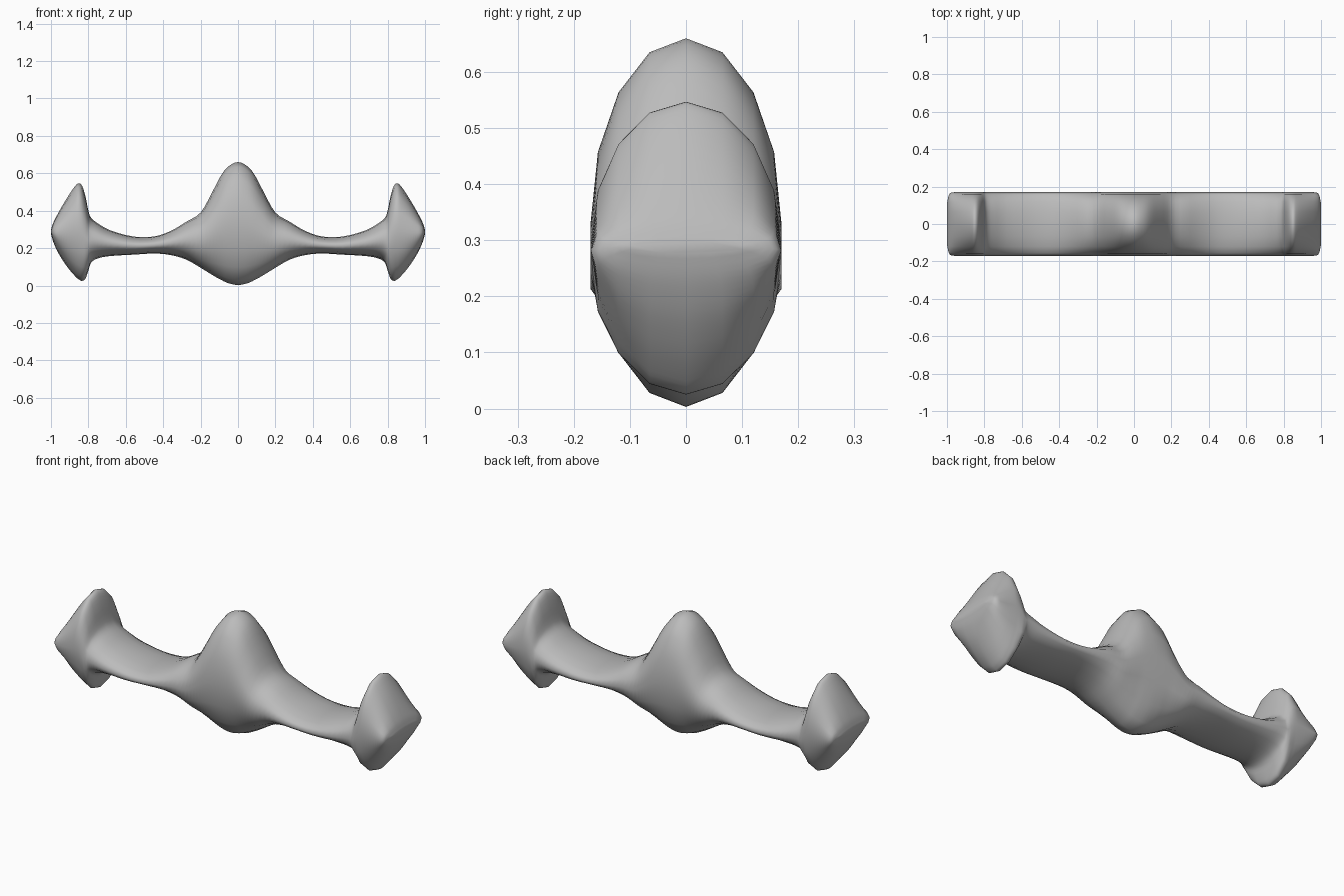
import bpy, bmesh, math
from mathutils import Vector

if "Cube" in bpy.data.objects:
    bpy.data.objects.remove(bpy.data.objects["Cube"])

SIDES = 16
# half profile: x, bottom z, top z, half depth
PROFILE = [
    (0.0, 0.003, 0.66, 0.17), (0.05, 0.012, 0.638, 0.17), (0.09, 0.03, 0.59, 0.17),
    (0.14, 0.058, 0.495, 0.17), (0.20, 0.095, 0.39, 0.17), (0.275, 0.138, 0.342, 0.17),
    (0.36, 0.163, 0.292, 0.17), (0.45, 0.171, 0.262, 0.17), (0.56, 0.165, 0.262, 0.17),
    (0.68, 0.158, 0.294, 0.17), (0.75, 0.145, 0.333, 0.17), (0.785, 0.122, 0.362, 0.17),
    (0.80, 0.08, 0.40, 0.17), (0.815, 0.038, 0.475, 0.17), (0.832, 0.025, 0.53, 0.17),
    (0.85, 0.032, 0.547, 0.17), (0.87, 0.049, 0.533, 0.17), (0.91, 0.096, 0.475, 0.17),
    (0.95, 0.155, 0.408, 0.17), (0.975, 0.203, 0.362, 0.168), (0.99, 0.24, 0.33, 0.155),
    (1.0, 0.277, 0.298, 0.11),
]


def smooth_profile(pts, steps):
    """Catmull-Rom through the stations, mirrored at the middle."""
    p = [Vector(q) for q in pts]
    first = p[1].copy()
    first[0] = -first[0]
    p = [first] + p + [p[-1]]
    out = []
    for i in range(1, len(p) - 2):
        a, b, c, d = p[i - 1:i + 3]
        for k in range(steps):
            t = k / steps
            out.append(0.5 * (2 * b + (c - a) * t + (2 * a - 5 * b + 4 * c - d) * t ** 2
                              + (3 * b - a - 3 * c + d) * t ** 3))
    return out + [p[-2]]


# elliptical sections lofted from end to end
half = smooth_profile(PROFILE, 3)
stations = [(-s[0], s[1], s[2], s[3]) for s in reversed(half[1:])] + [tuple(s) for s in half]
bm = bmesh.new()
rings = []
for x, lo, hi, depth in stations:
    ring = []
    for i in range(SIDES):
        a = 2 * math.pi * i / SIDES
        ring.append(bm.verts.new((x, depth * math.sin(a),
                                  (lo + hi) / 2 + (hi - lo) / 2 * math.cos(a))))
    rings.append(ring)
for r, s in zip(rings, rings[1:]):
    for i in range(SIDES):
        j = (i + 1) % SIDES
        bm.faces.new((r[i], r[j], s[j], s[i]))
bm.faces.new(rings[0])
bm.faces.new(rings[-1])
bmesh.ops.recalc_face_normals(bm, faces=bm.faces)
for f in bm.faces:
    f.smooth = True

mesh = bpy.data.meshes.new("handle_bar")
bm.to_mesh(mesh)
bm.free()
grey = bpy.data.materials.new("mid grey")
grey.diffuse_color = (0.5, 0.5, 0.5, 1)
grey.use_nodes = True
grey.node_tree.nodes["Principled BSDF"].inputs["Base Color"].default_value = grey.diffuse_color
mesh.materials.append(grey)
bpy.context.collection.objects.link(bpy.data.objects.new("handle_bar", mesh))
